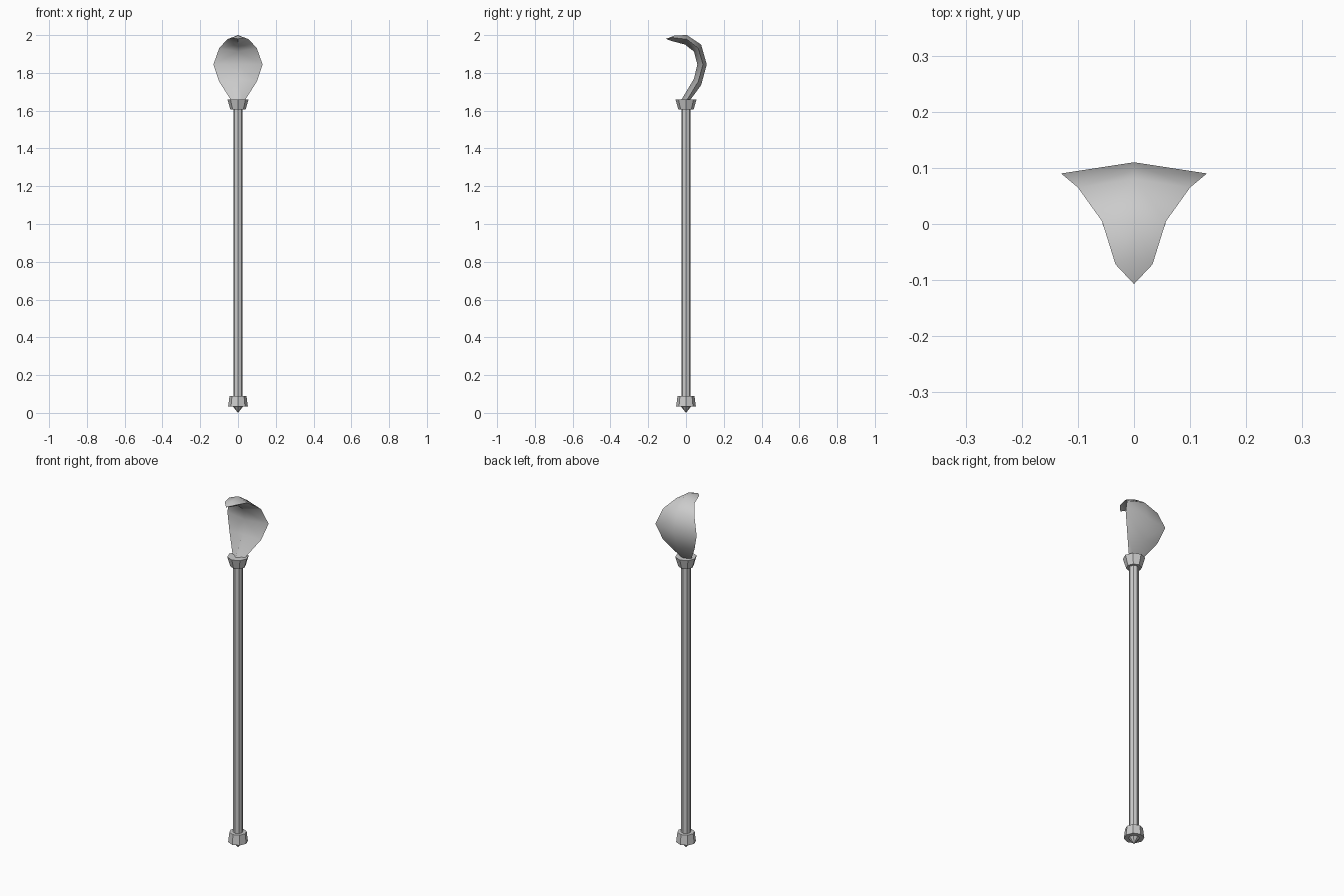
import bpy, bmesh
from math import cos, sin, tau

if "Cube" in bpy.data.objects:
    bpy.data.objects.remove(bpy.data.objects["Cube"])

SIDES = 8


def make_object(name, bm):
    bmesh.ops.remove_doubles(bm, verts=bm.verts, dist=1e-5)
    bmesh.ops.recalc_face_normals(bm, faces=bm.faces)
    mesh = bpy.data.meshes.new(name)
    bm.to_mesh(mesh)
    bm.free()
    ob = bpy.data.objects.new(name, mesh)
    bpy.context.collection.objects.link(ob)
    return ob


def lathe(name, profile):
    """Turn a (radius, z) profile about z; open ends are capped."""
    bm = bmesh.new()
    rings = [[bm.verts.new((r * cos(tau * i / SIDES), r * sin(tau * i / SIDES), z))
              for i in range(SIDES)] for r, z in profile]
    for a, b in zip(rings, rings[1:]):
        for i in range(SIDES):
            j = (i + 1) % SIDES
            bm.faces.new((a[i], a[j], b[j], b[i]))
    bm.faces.new(rings[0])
    bm.faces.new(rings[-1])
    return make_object(name, bm)


# Shaft with pointed foot
bm = bmesh.new()
bm.free()
lathe("shaft", [(0.025, 0.05), (0.025, 1.65)])
bm = bmesh.new()
bmesh.ops.create_cone(bm, cap_ends=True, segments=SIDES, radius1=0.0, radius2=0.032, depth=0.04)
bmesh.ops.translate(bm, verts=bm.verts, vec=(0, 0, 0.02))
make_object("foot_spike", bm)

# Collars at both ends of the shaft
lathe("bottom_collar", [(0.052, 0.035), (0.045, 0.09)])
lathe("top_collar", [(0.040, 1.605), (0.056, 1.66)])

# Curved hood: right half stations as back (y, z), edge (x, y, z), front (y, z)
stations = [
    ((0.010, 1.64), (0.027, -0.005, 1.64), (-0.035, 1.64)),
    ((0.080, 1.735), (0.10, 0.065, 1.755), (0.042, 1.768)),
    ((0.110, 1.845), (0.13, 0.090, 1.845), (0.060, 1.845)),
    ((0.080, 1.950), (0.10, 0.065, 1.930), (0.042, 1.913)),
    ((0.005, 2.000), (0.057, 0.005, 1.978), (-0.005, 1.950)),
    ((-0.060, 1.998), (0.033, -0.072, 1.987), (-0.080, 1.970)),
]
bm = bmesh.new()
rows = [[bm.verts.new(p) for p in ((0, *b), e, (0, *f))] for b, e, f in stations]
for lo, hi in zip(rows, rows[1:]):
    for k in range(2):
        bm.faces.new((lo[k], lo[k + 1], hi[k + 1], hi[k]))
tip = bm.verts.new((0, -0.107, 1.980))
for k in range(2):
    bm.faces.new((rows[-1][k], rows[-1][k + 1], tip))
bm.faces.new(rows[0])
# Mirror the half across x
half = bm.verts[:] + bm.edges[:] + bm.faces[:]
bmesh.ops.mirror(bm, geom=half, axis='X', merge_dist=0.0001)
hood = make_object("hood", bm)

# Smooth hood faces, keeping its rim sharp
bpy.ops.object.select_all(action='DESELECT')
hood.select_set(True)
bpy.context.view_layer.objects.active = hood
bpy.ops.object.shade_smooth_by_angle(angle=0.9)
